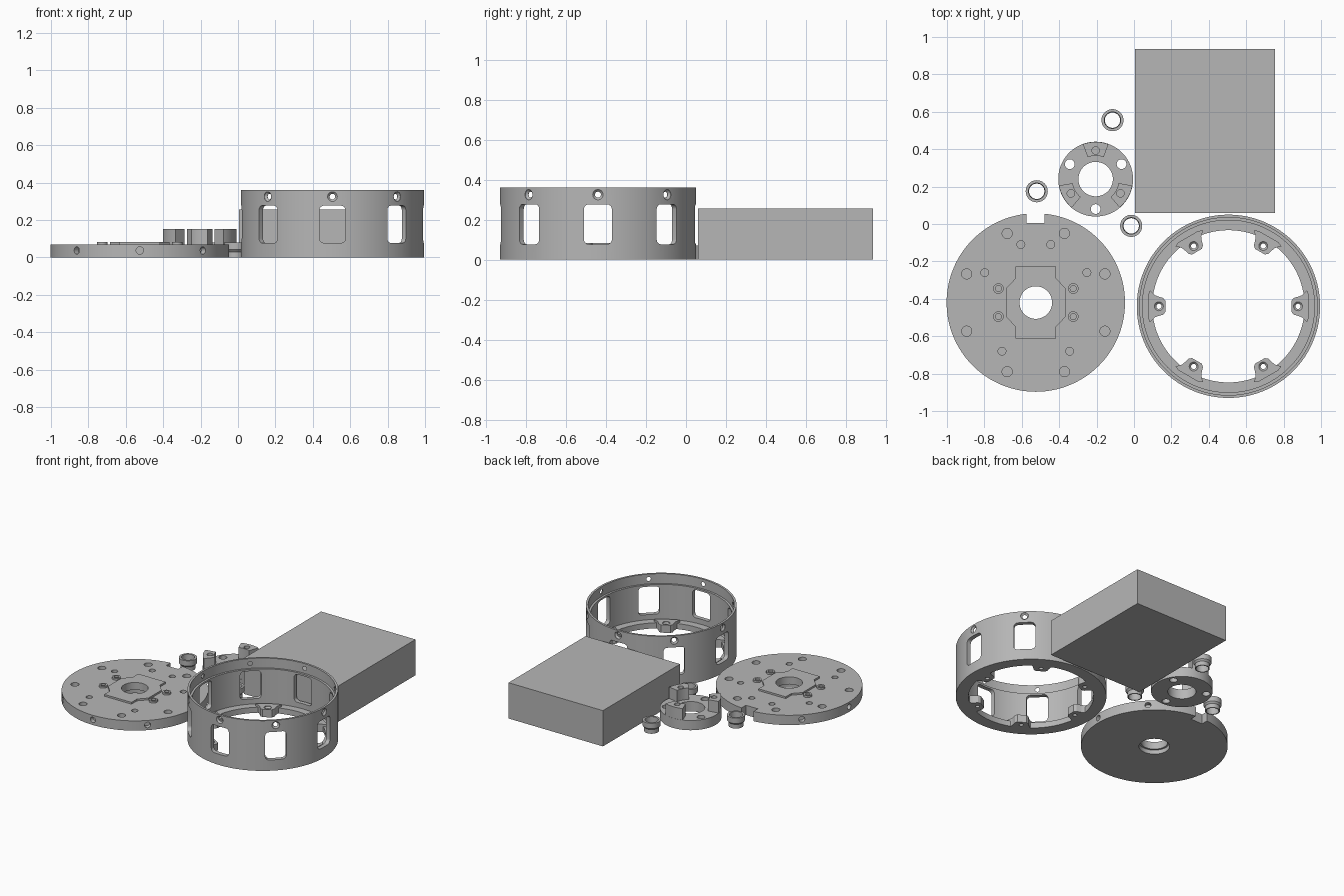
import bpy, bmesh, math
from mathutils import Matrix, Vector

if "Cube" in bpy.data.objects:
    bpy.data.objects.remove(bpy.data.objects["Cube"])

grey = bpy.data.materials.new("plain grey")
grey.diffuse_color = (0.47, 0.47, 0.47, 1)
grey.use_nodes = True
grey.node_tree.nodes["Principled BSDF"].inputs["Base Color"].default_value = grey.diffuse_color


def lathe(bm, profile, matrix=Matrix(), n=32):
    """Spin a closed (radius, height) profile around the local z axis."""
    rings = []
    for r, z in profile:
        if r == 0:
            rings.append([bm.verts.new(matrix @ Vector((0, 0, z)))] * n)
        else:
            rings.append([bm.verts.new(matrix @ Vector((r * math.cos(2 * math.pi * i / n),
                          r * math.sin(2 * math.pi * i / n), z))) for i in range(n)])
    for a, b in zip(rings, rings[1:] + rings[:1]):
        for i in range(n):
            j = (i + 1) % n
            vs = list(dict.fromkeys((a[i], a[j], b[j], b[i])))
            if len(vs) > 2:
                bm.faces.new(vs)


def rod(bm, r, z0, z1, matrix=Matrix(), n=32):
    lathe(bm, [(0, z0), (r, z0), (r, z1), (0, z1)], matrix, n)


def prism(bm, outline, z0, z1, matrix=Matrix()):
    lo = [bm.verts.new(matrix @ Vector((x, y, z0))) for x, y in outline]
    hi = [bm.verts.new(matrix @ Vector((x, y, z1))) for x, y in outline]
    bm.faces.new(lo)
    bm.faces.new(hi)
    for i in range(len(lo)):
        j = (i + 1) % len(lo)
        bm.faces.new((lo[i], lo[j], hi[j], hi[i]))


def make(name, bm, at=(0, 0, 0)):
    bmesh.ops.recalc_face_normals(bm, faces=bm.faces)
    me = bpy.data.meshes.new(name)
    bm.to_mesh(me)
    bm.free()
    me.materials.append(grey)
    ob = bpy.data.objects.new(name, me)
    ob.location = at
    bpy.context.collection.objects.link(ob)
    return ob


def combine(ob, bm, operation):
    """Boolean a helper body into ob, then discard the helper."""
    tool = make("helper", bm, ob.location)
    tool.hide_render = True
    bpy.context.view_layer.update()
    mod = ob.modifiers.new(operation, 'BOOLEAN')
    mod.operation, mod.object, mod.solver = operation, tool, 'EXACT'
    bpy.ops.object.select_all(action='DESELECT')
    bpy.context.view_layer.objects.active = ob
    ob.select_set(True)
    bpy.ops.object.modifier_apply(modifier=mod.name)
    bpy.data.objects.remove(tool)


def smooth(ob):
    bpy.ops.object.select_all(action='DESELECT')
    bpy.context.view_layer.objects.active = ob
    ob.select_set(True)
    bpy.ops.object.shade_smooth_by_angle(angle=math.radians(30))


def turn(deg):
    return Matrix.Rotation(math.radians(deg), 4, 'Z')


def move(x, y, z=0):
    return Matrix.Translation((x, y, z))


def radial(deg, z):
    """Local z points outwards, local y points up."""
    return turn(deg) @ move(0, 0, z) @ Matrix(((0, 0, 1, 0), (1, 0, 0, 0), (0, 1, 0, 0), (0, 0, 0, 1)))


def rounded_rect(w, h, r):
    pts = []
    for k, (sx, sy) in enumerate(((1, 1), (-1, 1), (-1, -1), (1, -1))):
        for s in range(5):
            a = math.radians(90 * k + 22.5 * s)
            pts.append((sx * (w / 2 - r) + r * math.cos(a), sy * (h / 2 - r) + r * math.sin(a)))
    return pts


# block
bm = bmesh.new()
prism(bm, [(0.005, 0.06), (0.755, 0.06), (0.755, 0.935), (0.005, 0.935)], 0, 0.257)
make("block", bm)

# ring housing with stepped wall and bottom flange
bm = bmesh.new()
lathe(bm, [(0.407, 0), (0.49, 0), (0.49, 0.36), (0.475, 0.36), (0.475, 0.29),
           (0.46, 0.29), (0.46, 0.04), (0.407, 0.04)], n=128)
housing = make("ring_housing", bm, (0.505, -0.44, 0))
# inner screw lugs
bm = bmesh.new()
for k in range(6):
    prism(bm, [(0.35, -0.045), (0.375, -0.052), (0.395, -0.06), (0.42, -0.085), (0.43, -0.06),
               (0.43, 0.06), (0.42, 0.085), (0.395, 0.06), (0.375, 0.052), (0.35, 0.045),
               (0.337, 0.03), (0.337, -0.03)], 0, 0.055, turn(60 * k))
combine(housing, bm, 'UNION')
# windows, countersunk wall holes, lug holes
bm = bmesh.new()
for k in range(8):
    prism(bm, rounded_rect(0.14, 0.2, 0.025), 0.43, 0.52, radial(45 * k, 0.177))
    lathe(bm, [(0, 0.44), (0.015, 0.44), (0.015, 0.476), (0.026, 0.487), (0.026, 0.52), (0, 0.52)],
          radial(45 * k, 0.325), 24)
for k in range(6):
    lathe(bm, [(0, -0.1), (0.014, -0.1), (0.014, 0.04), (0.024, 0.05), (0.024, 0.1), (0, 0.1)],
          turn(60 * k) @ move(0.372, 0), 24)
combine(housing, bm, 'DIFFERENCE')
smooth(housing)

# base disc
bm = bmesh.new()
rod(bm, 0.477, 0, 0.07, n=128)
disc = make("base_disc", bm, (-0.525, -0.42, 0))
# raised centre pad and four bosses
bm = bmesh.new()
quarter = [(0.16, 0.075), (0.108, 0.13), (0.108, 0.193)]
pad = (quarter + [(-x, y) for x, y in reversed(quarter)] + [(-x, -y) for x, y in quarter]
       + [(x, -y) for x, y in reversed(quarter)])
prism(bm, pad, 0.04, 0.083)
for x in (-0.2, 0.2):
    for y in (-0.075, 0.075):
        rod(bm, 0.028, 0.04, 0.083, move(x, y))
combine(disc, bm, 'UNION')
# stepped bore, rim notch, blind holes
bm = bmesh.new()
lathe(bm, [(0, -0.1), (0.1, -0.1), (0.1, 0.03), (0.087, 0.03), (0.087, 0.2), (0, 0.2)], n=64)
prism(bm, [(-0.049, 0.425), (0.046, 0.425), (0.046, 0.55), (-0.049, 0.55)], -0.1, 0.2)
for k in range(8):
    rod(bm, 0.027, 0.03, 0.2, turn(22.5 + 45 * k) @ move(0.4, 0))
    if k != 2:
        rod(bm, 0.02, 0.445, 0.52, radial(45 * k, 0.037), 24)
for x, y in ((0.273, 0.16), (0.08, 0.31), (0.181, -0.26)):
    for s in (-1, 1):
        rod(bm, 0.021, 0.03, 0.2, move(s * x, y))
for x in (-0.2, 0.2):
    for y in (-0.075, 0.075):
        rod(bm, 0.016, 0.03, 0.2, move(x, y))
combine(disc, bm, 'DIFFERENCE')
smooth(disc)

# hub with three posts
bm = bmesh.new()
lathe(bm, [(0.092, 0), (0.2, 0), (0.2, 0.07), (0.092, 0.07)], n=96)
hub = make("hub", bm, (-0.205, 0.24, 0))
bm = bmesh.new()
arc = [math.radians(-20 + 5 * i) for i in range(9)]
sector = ([(0.199 * math.cos(a), 0.199 * math.sin(a)) for a in arc]
          + [(0.125 * math.cos(a), 0.125 * math.sin(a)) for a in reversed(arc)])
for k in range(3):
    prism(bm, sector, 0.04, 0.152, turn(90 + 120 * k))
combine(hub, bm, 'UNION')
bm = bmesh.new()
for k in range(3):
    rod(bm, 0.02, 0.09, 0.3, turn(90 + 120 * k) @ move(0.153, 0))
    rod(bm, 0.026, -0.1, 0.3, turn(30 + 120 * k) @ move(0.16, 0))
combine(hub, bm, 'DIFFERENCE')
smooth(hub)

# three flared bushings
for i, (x, y) in enumerate(((-0.115, 0.555), (-0.52, 0.175), (-0.015, -0.01))):
    bm = bmesh.new()
    lathe(bm, [(0.041, 0), (0.048, 0), (0.048, 0.03), (0.059, 0.042), (0.059, 0.08), (0.044, 0.08)], n=48)
    smooth(make(f"bushing_{i + 1}", bm, (x, y, 0)))
